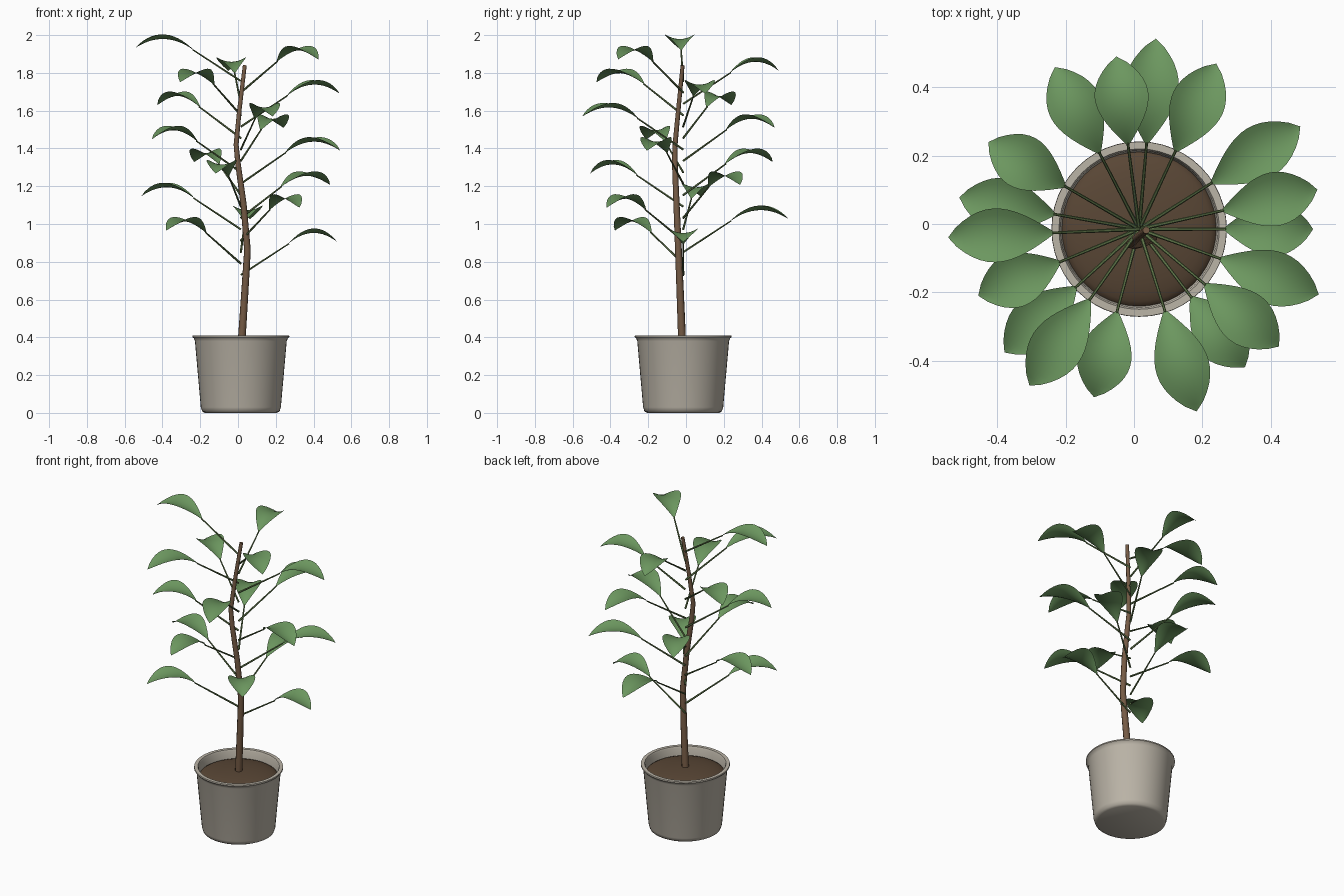
import bpy
import bmesh
from math import sin, cos, pi, radians
from mathutils import Vector

old = bpy.data.objects.get("Cube")
if old:
    bpy.data.objects.remove(old, do_unlink=True)

CENTRE = Vector((0.015, -0.015, 0))


def material(name, rgb):
    mat = bpy.data.materials.new(name)
    mat.use_nodes = True
    mat.diffuse_color = (*rgb, 1)
    bsdf = next(n for n in mat.node_tree.nodes if n.type == 'BSDF_PRINCIPLED')
    bsdf.inputs["Base Color"].default_value = (*rgb, 1)
    bsdf.inputs["Roughness"].default_value = 0.8
    return mat


CLAY = material("warm grey clay", (0.50, 0.46, 0.39))
SOIL = material("brown soil", (0.10, 0.062, 0.036))
BARK = material("brown bark", (0.18, 0.105, 0.06))
STEM = material("stem green", (0.12, 0.19, 0.07))
LEAF = material("leaf green", (0.15, 0.31, 0.115))


def finish(obj, mat, angle):
    obj.data.materials.clear()
    obj.data.materials.append(mat)
    bpy.ops.object.select_all(action='DESELECT')
    obj.select_set(True)
    bpy.context.view_layer.objects.active = obj
    bpy.ops.object.shade_smooth_by_angle(angle=radians(angle))


def from_bmesh(name, bm, mat, angle=50):
    mesh = bpy.data.meshes.new(name)
    bm.to_mesh(mesh)
    bm.free()
    obj = bpy.data.objects.new(name, mesh)
    bpy.context.collection.objects.link(obj)
    finish(obj, mat, angle)
    return obj


def lathe(name, profile, mat, angle=50):
    """Spin a (radius, height) profile around the pot axis."""
    bm = bmesh.new()
    verts = [bm.verts.new((r, 0, z)) for r, z in profile]
    edges = [bm.edges.new(pair) for pair in zip(verts, verts[1:])]
    bmesh.ops.spin(bm, geom=verts + edges, cent=(0, 0, 0), axis=(0, 0, 1),
                   angle=2 * pi, steps=48, use_duplicate=False)
    bmesh.ops.remove_doubles(bm, verts=bm.verts, dist=0.0005)
    bmesh.ops.recalc_face_normals(bm, faces=bm.faces)
    obj = from_bmesh(name, bm, mat, angle)
    obj.location = CENTRE
    return obj


def tube(name, points, radii, mat, sides=1):
    """Tapered round tube along a path."""
    curve = bpy.data.curves.new(name, 'CURVE')
    curve.dimensions = '3D'
    curve.bevel_depth = 1
    curve.bevel_resolution = sides
    curve.use_fill_caps = True
    spline = curve.splines.new('POLY')
    spline.points.add(len(points) - 1)
    for p, co, r in zip(spline.points, points, radii):
        p.co = (*co, 1)
        p.radius = r
    obj = bpy.data.objects.new(name, curve)
    bpy.context.collection.objects.link(obj)
    bpy.ops.object.select_all(action='DESELECT')
    obj.select_set(True)
    bpy.context.view_layer.objects.active = obj
    bpy.ops.object.convert(target='MESH')
    finish(bpy.context.object, mat, 50)


def leaf(name, length, location, heading):
    """Arched leaf with upturned edges, growing along its local x."""
    rows, cols, half_width = 14, 8, 0.079
    bm = bmesh.new()
    grid = []
    for i in range(rows + 1):
        t = i / rows
        w = max(sin(pi * t ** 1.2), 0) ** 0.8
        ridge = 0.015 * t + 0.22 * t * (1 - t)
        row = []
        for j in range(cols + 1):
            s = 2 * j / cols - 1
            row.append(bm.verts.new((length * t, s * w * half_width,
                                     ridge + 0.024 * w * s * s)))
        grid.append(row)
    for a, b in zip(grid, grid[1:]):
        for j in range(cols):
            bm.faces.new((a[j], b[j], b[j + 1], a[j + 1]))
    bmesh.ops.remove_doubles(bm, verts=bm.verts, dist=0.0005)
    obj = from_bmesh(name, bm, LEAF, 80)
    obj.location = location
    obj.rotation_euler.z = heading


# Pot with a small flared lip, and a domed bed of soil
lathe("pot", [(0, 0), (0.19, 0), (0.205, 0.008), (0.212, 0.03), (0.243, 0.38),
              (0.249, 0.395), (0.257, 0.402), (0.256, 0.41), (0.235, 0.41),
              (0.230, 0.40), (0.224, 0.33), (0, 0.33)], CLAY)
lathe("soil", [(0.229 * sin(a), 0.345 + 0.043 * cos(a))
               for a in (k * pi / 16 for k in range(9))], SOIL)

# Gently bent trunk
trunk = [(0.018, -0.02, 0.36), (0.035, -0.03, 0.62), (0.05, -0.04, 0.86),
         (0.03, -0.05, 1.10), (0.0, -0.059, 1.32), (-0.01, -0.058, 1.42),
         (0.008, -0.04, 1.61), (0.036, -0.018, 1.84)]
tube("trunk", trunk, [0.021 - 0.0015 * k for k in range(len(trunk))], BARK, 3)

# Leaves spiral up the trunk by the golden angle, each on a straight stalk
STALK_REACH = 0.245
for i in range(18):
    heading = radians(-137.5 * i)
    tip_z = 0.905 + 0.0604 * i
    reach = (0.510, 0.535, 0.560)[i % 3]
    out = Vector((cos(heading), sin(heading), 0))
    start = CENTRE + Vector((0, 0, tip_z - 0.175))
    end = CENTRE + out * STALK_REACH + Vector((0, 0, tip_z - 0.015))
    tube(f"leaf_stalk_{i + 1}", [start, end + out * 0.01 + Vector((0, 0, 0.006))],
         [0.006, 0.004], STEM)
    leaf(f"leaf_{i + 1}", reach - STALK_REACH, end, heading)
